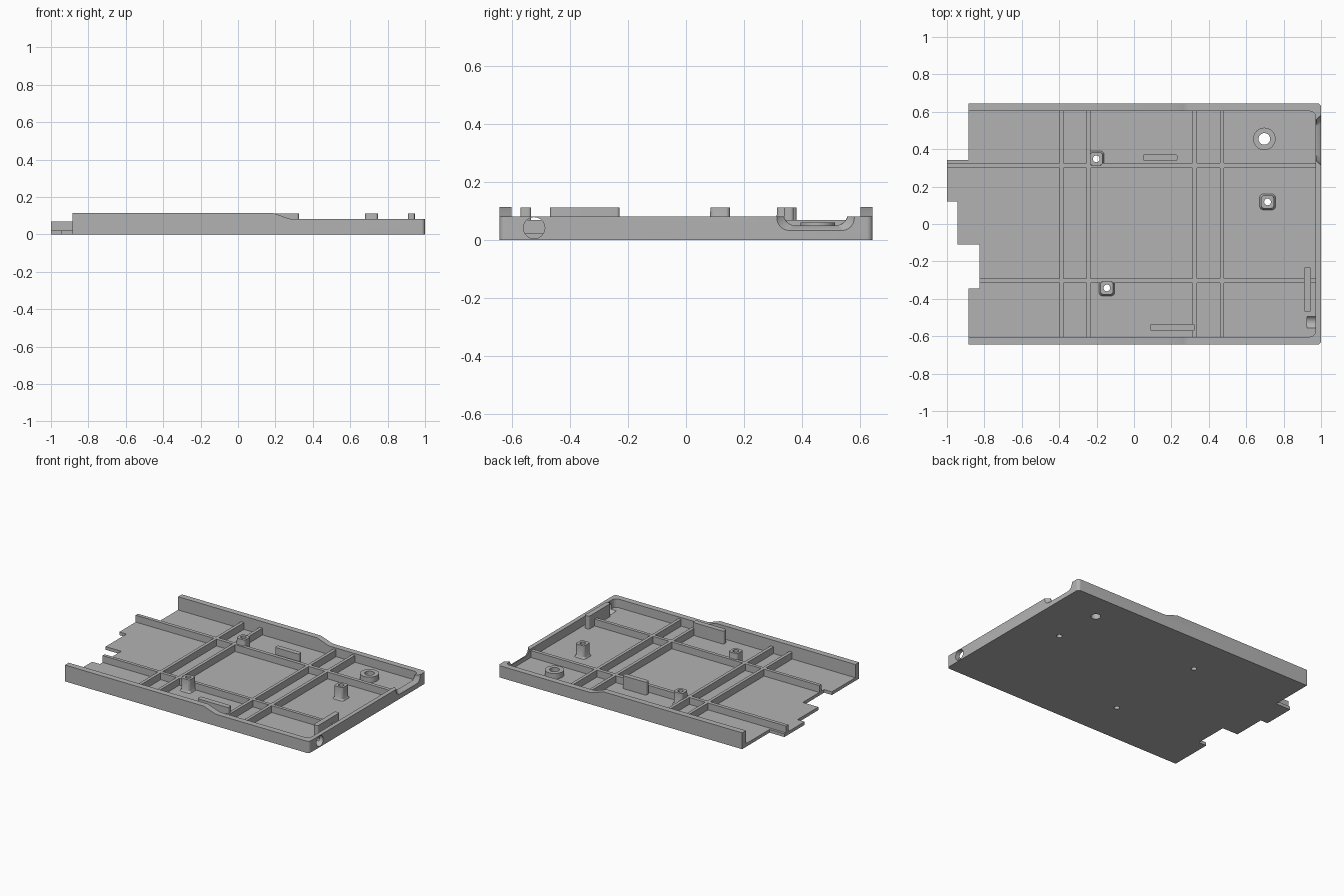
import bpy, bmesh, math
from mathutils import Vector

cube = bpy.data.objects.get("Cube")
if cube:
    bpy.data.objects.remove(cube, do_unlink=True)

grey = bpy.data.materials.new("plain grey")
grey.use_nodes = True
COLOUR = (0.45, 0.45, 0.45, 1)
grey.diffuse_color = COLOUR
grey.node_tree.nodes["Principled BSDF"].inputs["Base Color"].default_value = COLOUR

FLOOR, RIB, STEP, HIGH = 0.022, 0.07, 0.082, 0.114


def fillet(corners, steps=6):
    """Round each (x, y, radius) corner of a plan outline."""
    out = []
    for i, (x, y, r) in enumerate(corners):
        p = Vector((x, y))
        if r == 0:
            out.append(p)
            continue
        a = (Vector(corners[i - 1][:2]) - p).normalized()
        b = (Vector(corners[(i + 1) % len(corners)][:2]) - p).normalized()
        half = a.angle(b) / 2
        start, end = p + a * r / math.tan(half), p + b * r / math.tan(half)
        mid = p + (a + b).normalized() * r / math.sin(half)
        for k in range(steps + 1):
            d = start.lerp(end, k / steps) - mid
            out.append(mid + d.normalized() * r)
    return out


def rounded_box(x0, x1, y0, y1, r=0.0):
    return fillet([(x0, y0, r), (x1, y0, r), (x1, y1, r), (x0, y1, r)])


def circle(x, y, r, n=32):
    return [Vector((x + r * math.cos(2 * math.pi * k / n),
                    y + r * math.sin(2 * math.pi * k / n))) for k in range(n)]


def loft(name, layers, axis="z"):
    """Skin a stack of (outline, level) layers along an axis and cap both ends."""
    place = {"z": lambda p, h: (p.x, p.y, h),
             "y": lambda p, h: (p.x, h, p.y),
             "x": lambda p, h: (h, p.x, p.y)}[axis]
    bm = bmesh.new()
    rings = [[bm.verts.new(place(p, h)) for p in outline] for outline, h in layers]
    for low, top in zip(rings, rings[1:]):
        for i in range(len(low)):
            bm.faces.new((low[i - 1], low[i], top[i], top[i - 1]))
    bm.faces.new(rings[0][::-1])
    bm.faces.new(rings[-1])
    bmesh.ops.recalc_face_normals(bm, faces=bm.faces)
    mesh = bpy.data.meshes.new(name)
    bm.to_mesh(mesh)
    bm.free()
    mesh.materials.append(grey)
    obj = bpy.data.objects.new(name, mesh)
    bpy.context.collection.objects.link(obj)
    return obj


def prism(name, outline, z0, z1, axis="z"):
    return loft(name, [(outline, z0), (outline, z1)], axis)


def cut(obj, *cutters):
    bpy.context.view_layer.objects.active = obj
    for c in cutters:
        mod = obj.modifiers.new("cut", "BOOLEAN")
        mod.operation, mod.solver, mod.object = "DIFFERENCE", "EXACT", c
        bpy.ops.object.modifier_apply(modifier=mod.name)


# Floor plate with the stepped tongue at its open end
edge = [(-0.885, -0.645), (-0.885, -0.345), (-0.825, -0.345), (-0.825, -0.11),
        (-0.945, -0.11), (-0.945, 0.12), (-1, 0.12), (-1, 0.343),
        (-0.885, 0.343), (-0.885, 0.645)]
floor = prism("floor", fillet([(1, 0.645, 0.02), (1, -0.645, 0.02)]
                              + [(x, y, 0) for x, y in edge]), 0, FLOOR)

# Wall around three sides, lower towards the closed end
wall = prism("wall", fillet([
    (-0.885, 0.645, 0), (-0.885, 0.603, 0), (0.97, 0.603, 0.03), (0.97, -0.603, 0.03),
    (-0.885, -0.603, 0), (-0.885, -0.645, 0), (1, -0.645, 0.02), (1, 0.645, 0.02)]),
    FLOOR, HIGH)
step = prism("step_cutter", fillet([
    (0.15, 0.2, 0), (0.15, 0.127, 0), (0.28, STEP, 0.1), (1.1, STEP, 0), (1.1, 0.2, 0)]),
    -0.8, 0.8, "y")

# Round cable opening and flared notch in the end wall
opening = prism("opening_cutter", circle(-0.525, 0.042, 0.037), 0.925, 1.05, "x")


def notch_outline(y0, y1, z):
    return fillet([(y0, 0.15, 0), (y0, z, 0.042), (y1, z, 0.042), (y1, 0.15, 0)])


notch = loft("notch_cutter", [(notch_outline(0.338, 0.557, 0.052), 0.95),
                              (notch_outline(0.336, 0.56, 0.05), 0.975),
                              (notch_outline(0.31, 0.586, 0.03), 1.005)], "x")
cut(wall, step, opening, notch)
cut(floor, opening)

# Crossing ribs
prism("long_rib_left", rounded_box(-1, 0.97, 0.3, 0.325), FLOOR, RIB)
prism("long_rib_right", rounded_box(-0.825, 0.97, -0.315, -0.292), FLOOR, RIB)
for i, x in enumerate((-0.387, -0.243, 0.325, 0.47)):
    for j, (y0, y1) in enumerate(((-0.603, -0.315), (-0.292, 0.3), (0.325, 0.603))):
        prism(f"cross_rib_{i + 1}_{j + 1}", rounded_box(x - 0.011, x + 0.011, y0, y1),
              FLOOR, RIB)

# Square screw posts with a flared foot and a through hole
helpers = [step, opening, notch]
for i, (x, y) in enumerate(((-0.202, 0.348), (-0.145, -0.342), (0.714, 0.118))):
    def square(s, r):
        return rounded_box(x - s, x + s, y - s, y + s, r)
    post = loft(f"screw_post_{i + 1}", [(square(0.042, 0.018), FLOOR),
                                        (square(0.035, 0.014), FLOOR + 0.012),
                                        (square(0.034, 0.014), HIGH - 0.002)])
    hole = prism("hole_cutter", circle(x, y, 0.018, 20), -0.05, 0.2)
    cut(post, hole)
    cut(floor, hole)
    helpers.append(hole)

# Round boss
boss = prism("round_boss", circle(0.697, 0.455, 0.06), FLOOR, 0.06)
hole = prism("boss_hole_cutter", circle(0.697, 0.455, 0.031), -0.05, 0.2)
cut(boss, hole)
cut(floor, hole)
helpers.append(hole)

# Upright support plates
for name, box in (("left_support", (0.047, 0.232, 0.338, 0.372)),
                  ("right_support", (0.085, 0.325, -0.572, -0.535)),
                  ("end_support", (0.91, 0.945, -0.47, -0.23))):
    prism(name, rounded_box(*box, 0.01), FLOOR, HIGH - 0.002)

for h in helpers:
    bpy.data.objects.remove(h, do_unlink=True)

# Smooth rounded surfaces, keep edges sharp
bpy.ops.object.select_all(action="DESELECT")
for obj in bpy.context.collection.objects:
    if obj.type == "MESH":
        obj.select_set(True)
        bpy.context.view_layer.objects.active = obj
bpy.ops.object.shade_smooth_by_angle(angle=math.radians(30))
